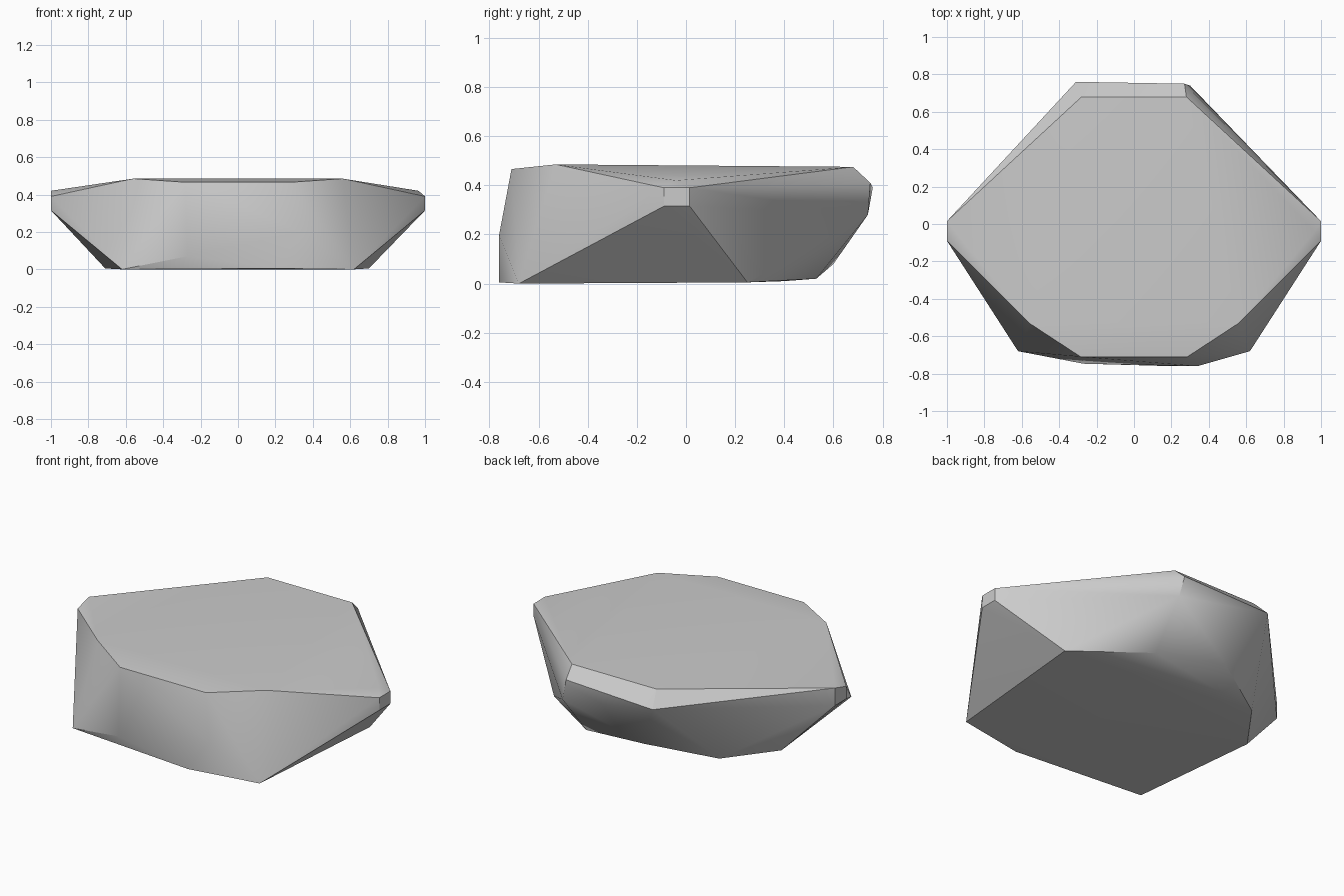
import bpy
import bmesh
import math

# Remove the default object only
default_object = bpy.data.objects.get("Cube")
if default_object:
    bpy.data.objects.remove(default_object, do_unlink=True)


def make_material(name, colour):
    material = bpy.data.materials.new(name)
    material.use_nodes = True
    material.diffuse_color = colour
    for node in material.node_tree.nodes:
        if node.type == "BSDF_PRINCIPLED":
            node.inputs["Base Color"].default_value = colour
            node.inputs["Roughness"].default_value = 1
    return material


def both_sides(x, y, z):
    """A corner and its mirror image across the middle."""
    return [(x, y, z), (-x, y, z)]


# Flat top: back rim, front shoulders and front rim
corners = both_sides(.28, .68, .475)
corners += both_sides(.56, -.53, .485)
corners += both_sides(.285, -.71, .466)

# Blunt side tips, each with a small square end
for y in (-.09, .015):
    corners += both_sides(1, y, .315)
    corners += both_sides(1, y, .39)
corners += [(.965, -.04, .42), (-1, .015, .42)]

# Front wall: wide feet with a shallow bulge between them
corners += both_sides(.62, -.68, 0)
corners += [(.34, -.76, .2), (.2, -.76, .005), (-.27, -.747, .07)]

# Back wall: overhanging lip, then a slope tucked underneath
corners += [(.27, .75, .41), (-.31, .76, .39)]
corners += [(.3, .74, .28), (-.145, .6, .08)]

# Underside outline towards the back
corners += [(.7, .25, .005), (.29, .53, .02)]
corners += [(-.71, .11, .005), (-.5, .4, .01)]

# Wrap the corners into one faceted stone
mesh = bpy.data.meshes.new("flat_rock")
bm = bmesh.new()
for corner in corners:
    bm.verts.new(corner)
bmesh.ops.convex_hull(bm, input=bm.verts[:])
loose = [vert for vert in bm.verts if not vert.link_faces]
bmesh.ops.delete(bm, geom=loose, context="VERTS")
bmesh.ops.recalc_face_normals(bm, faces=bm.faces[:])
bm.to_mesh(mesh)
bm.free()

rock = bpy.data.objects.new("flat_rock", mesh)
bpy.context.scene.collection.objects.link(rock)
mesh.materials.append(make_material("stone_grey", (.6, .6, .6, 1)))

# Soften shallow facets, keep the strong edges crisp
bpy.ops.object.select_all(action="DESELECT")
rock.select_set(True)
bpy.context.view_layer.objects.active = rock
bpy.ops.object.shade_smooth_by_angle(angle=math.radians(30))
